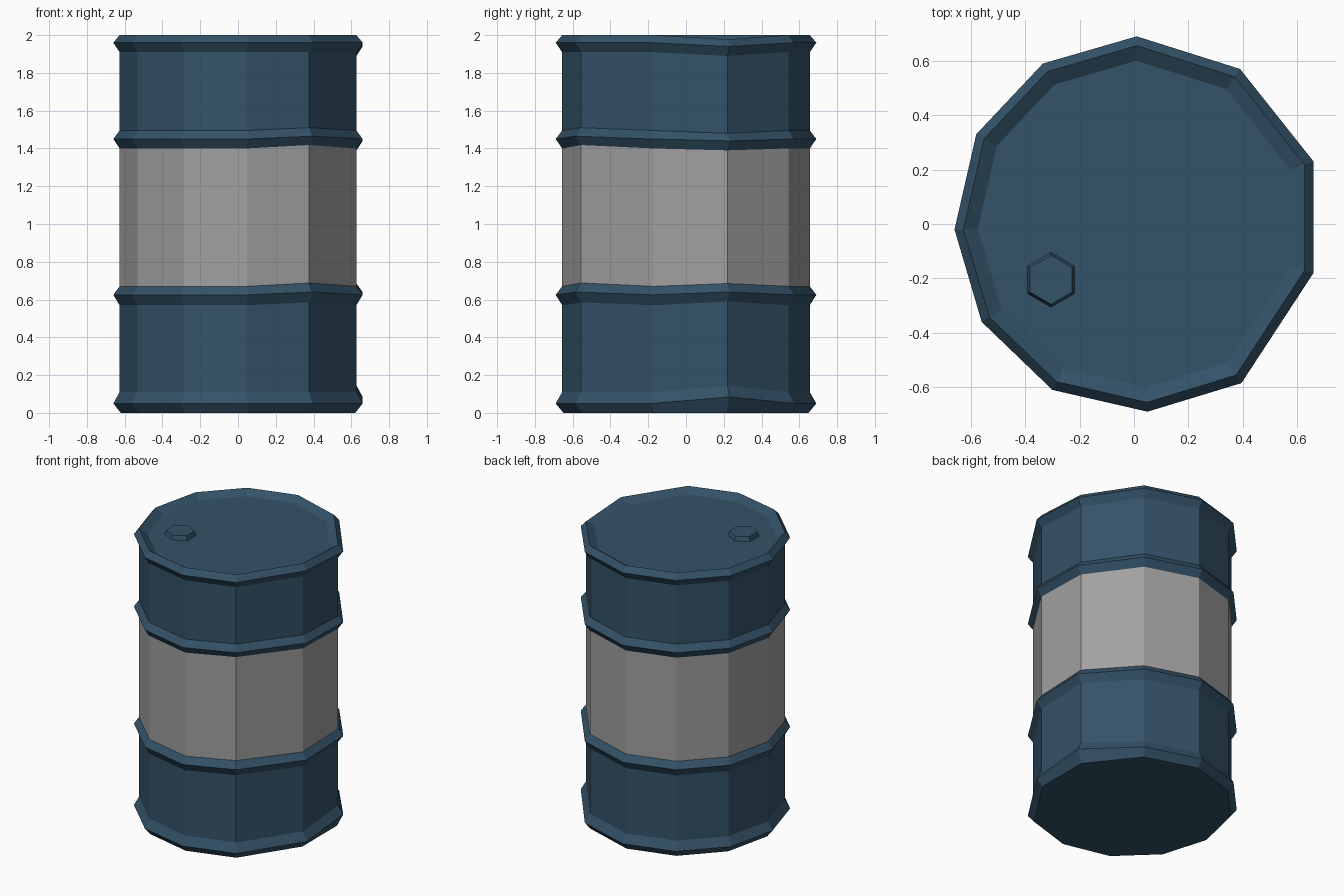
import bpy, bmesh, math

if "Cube" in bpy.data.objects:
    bpy.data.objects.remove(bpy.data.objects["Cube"])


def material(name, rgb):
    m = bpy.data.materials.new(name)
    m.diffuse_color = (*rgb, 1)
    m.use_nodes = True
    m.node_tree.nodes["Principled BSDF"].inputs["Base Color"].default_value = m.diffuse_color
    return m


blue = material("dark blue paint", (0.034, 0.085, 0.138))
grey = material("grey band paint", (0.36, 0.35, 0.35))


def finish(bm, name, mats):
    bmesh.ops.recalc_face_normals(bm, faces=bm.faces)
    me = bpy.data.meshes.new(name)
    bm.to_mesh(me)
    bm.free()
    for m in mats:
        me.materials.append(m)
    ob = bpy.data.objects.new(name, me)
    bpy.context.collection.objects.link(ob)
    return ob


# irregular eleven-sided outline of the drum (widest rings)
outline = [(0.01, 0.69), (0.39, 0.57), (0.66, 0.23), (0.66, -0.18),
           (0.395, -0.585), (0.05, -0.69), (-0.30, -0.61), (-0.56, -0.36),
           (-0.66, -0.02), (-0.58, 0.33), (-0.335, 0.59)]
RIGHT, FRONT = 2, 4  # the two dented corners

# profile: outline scale, height, dent at right corner, dent at front corner
profile = [(0.94, 0.0, 0, 0), (1.0, 0.05, 0.035, 0), (0.95, 0.11, 0.035, 0),
           (0.95, 0.57, 0.02, 0.015), (1.0, 0.625, 0.015, 0.015), (0.95, 0.67, 0.015, 0.018),
           (0.95, 1.40, -0.01, 0.018), (1.0, 1.45, -0.01, 0.015), (0.95, 1.495, -0.015, 0.015),
           (0.95, 1.91, -0.02, 0), (1.0, 1.96, -0.02, 0), (0.95, 2.0, -0.022, 0),
           (0.87, 1.965, 0, 0)]
BAND = 5  # profile step painted grey

# drum: shell, ridges, rims, bottom and recessed lid
bm = bmesh.new()
rings = []
for s, z, right, front in profile:
    dent = {RIGHT: right, FRONT: front}
    rings.append([bm.verts.new((x * s, y * s, z + dent.get(i, 0)))
                  for i, (x, y) in enumerate(outline)])
n = len(outline)
for k, (lo, hi) in enumerate(zip(rings, rings[1:])):
    for i in range(n):
        j = (i + 1) % n
        f = bm.faces.new((lo[i], lo[j], hi[j], hi[i]))
        f.material_index = 1 if k == BAND else 0
bm.faces.new(rings[0])
bm.faces.new(rings[-1])
finish(bm, "drum", [blue, grey])

# hexagonal filler cap on the lid
bm = bmesh.new()
bmesh.ops.create_cone(bm, cap_ends=True, segments=6, radius1=0.102, radius2=0.09, depth=0.035)
top = max(bm.verts, key=lambda v: v.co.y)
turn = math.pi / 2 - math.atan2(top.co.y, top.co.x)
for v in bm.verts:
    x, y = v.co.x, v.co.y
    v.co.x = x * math.cos(turn) - y * math.sin(turn) - 0.305
    v.co.y = x * math.sin(turn) + y * math.cos(turn) - 0.205
    v.co.z += 1.978
finish(bm, "filler_cap", [blue])
